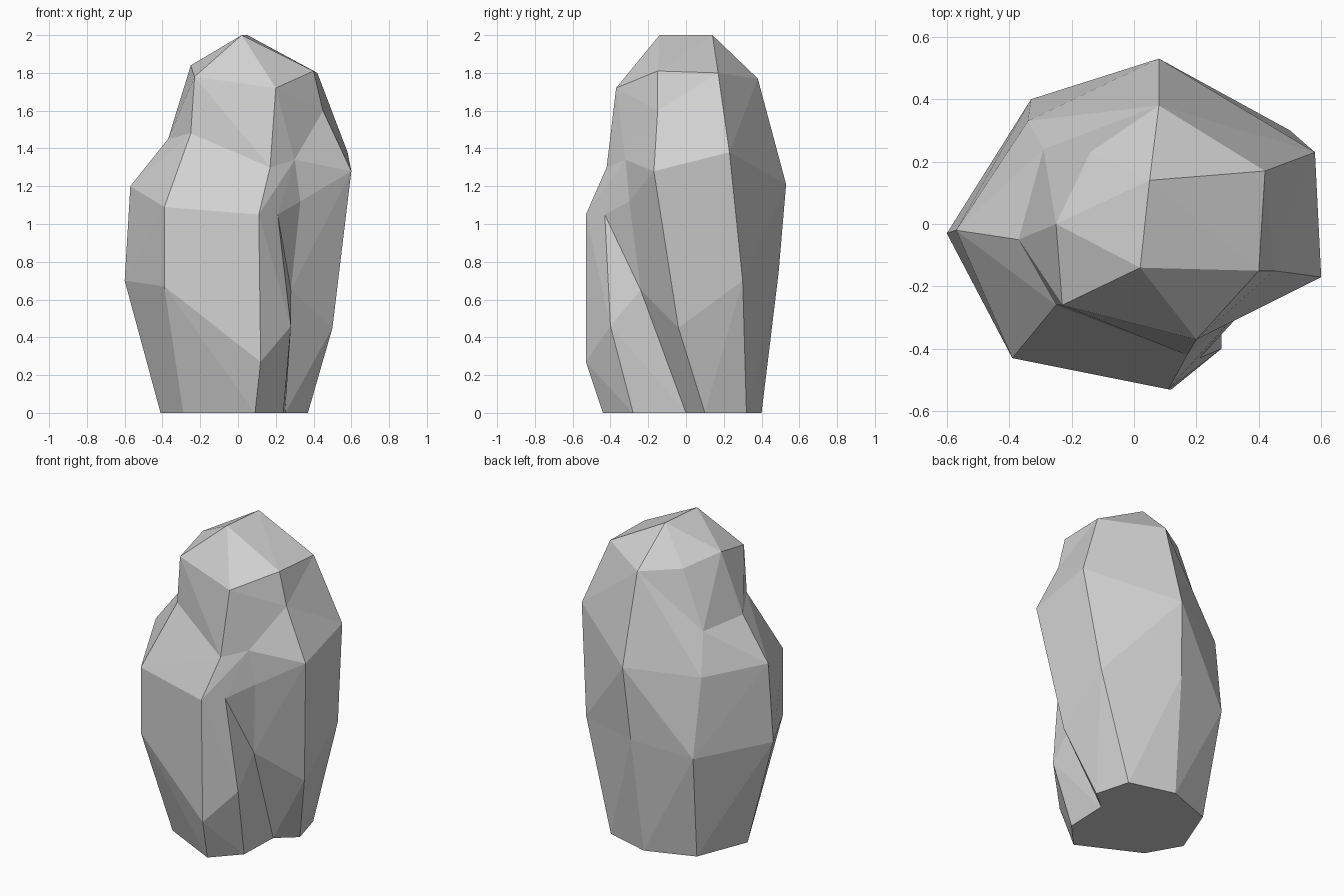
import bpy
import bmesh
from mathutils import Vector

default_cube = bpy.data.objects.get("Cube")
if default_cube:
    bpy.data.objects.remove(default_cube, do_unlink=True)

# Shared crest points, in hundredths of a unit
crest_front = (2, -14, 200)
crest_back = (5, 14, 200)
brow = (20, -37, 172)
notch = (30, -32, 134)
right_cheek = (58, 23, 138)
nape = (8, 38, 177)

# Ridges of the boulder, each a profile from the ground to the crest,
# listed anticlockwise from the front
ridges = {
    "front": [(9, -44, 0), (12, -53, 27), (11, -53, 105),
              (17, -42, 130), brow, crest_front],
    "cleft_lip": [(24, -28, 0), (28, -40, 46), (21, -43, 105),
                  notch, brow, crest_front],
    "cleft_floor": [(25, 0, 0), (28, -24, 65), (33, -30, 112),
                    notch, brow, crest_front],
    "side": [(37, 10, 0), (50, -4, 45), (60, -17, 128),
             (45, -15, 160), (40, -15, 181), crest_front],
    "back_side": [(31, 32, 0), (50, 30, 70), right_cheek,
                  right_cheek, (42, 17, 180), crest_back],
    "back": [(2, 40, 0), (5, 49, 74), (8, 53, 121),
             nape, nape, crest_back],
    "far_back": [(-28, 29, 0), (-33, 40, 68), (-34, 33, 118),
                 (-29, 24, 143), (-14, 23, 179), crest_back],
    "far_side": [(-41, -4, 0), (-60, -3, 70), (-57, -2, 120),
                 (-37, -5, 145), (-25, 0, 184), crest_front],
    "far_front": [(-29, -25, 0), (-39, -43, 67), (-39, -43, 109),
                  (-25, -26, 148), (-23, -26, 178), crest_front],
}

# Facets that fold inward instead of outward, by ridge and level
inward_folds = {("cleft_lip", 1), ("side", 3)}


def make_stone_material():
    material = bpy.data.materials.new("stone_grey")
    material.use_nodes = True
    colour = (0.64, 0.64, 0.64, 1)
    material.diffuse_color = colour
    shader = material.node_tree.nodes["Principled BSDF"]
    shader.inputs["Base Color"].default_value = colour
    return material


def add_facets(bm, corners, inward):
    """Add a triangle, or a quad split along its outward or inward diagonal."""
    unique = list(dict.fromkeys(corners))
    if len(unique) < 3:
        return
    if len(unique) == 3:
        bm.faces.new(unique)
        return
    a, b, c, d = unique
    normal = (b.co - a.co).cross(d.co - a.co)
    outward = normal.dot(c.co - a.co) < 0
    if outward != inward:
        triangles = [(a, b, d), (b, c, d)]
    else:
        triangles = [(a, b, c), (a, c, d)]
    for triangle in triangles:
        bm.faces.new(triangle)


def build_boulder():
    bm = bmesh.new()
    made = {}

    def vertex(point):
        if point not in made:
            made[point] = bm.verts.new(Vector(point) / 100)
        return made[point]

    # Skin between neighbouring ridges
    names = list(ridges)
    columns = [[vertex(point) for point in ridges[name]] for name in names]
    for index, name in enumerate(names):
        left = columns[index]
        right = columns[(index + 1) % len(columns)]
        for level in range(len(left) - 1):
            corners = (left[level], right[level],
                       right[level + 1], left[level + 1])
            add_facets(bm, corners, (name, level) in inward_folds)

    # Flat underside
    bm.faces.new([column[0] for column in reversed(columns)])
    bm.normal_update()

    mesh = bpy.data.meshes.new("boulder")
    bm.to_mesh(mesh)
    bm.free()
    mesh.materials.append(make_stone_material())
    boulder = bpy.data.objects.new("boulder", mesh)
    bpy.context.collection.objects.link(boulder)


build_boulder()
